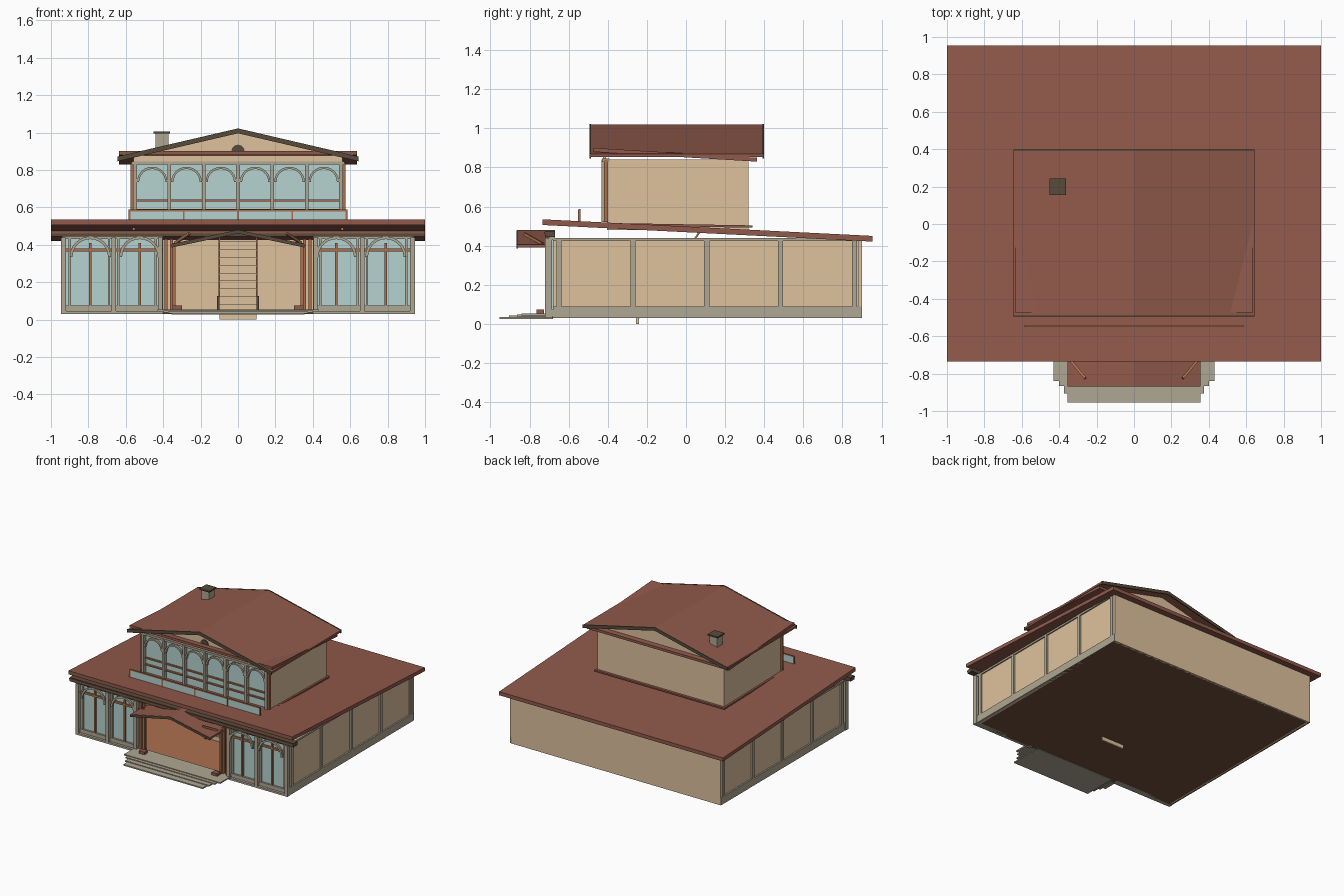
import bpy, bmesh, math
from mathutils import Vector

cube = bpy.data.objects.get("Cube")
if cube:
    bpy.data.objects.remove(cube)


def material(name, rgb):
    m = bpy.data.materials.new(name)
    lin = [((c / 255 + 0.055) / 1.055) ** 2.4 for c in rgb] + [1]
    m.use_nodes = True
    m.diffuse_color = lin
    m.node_tree.nodes["Principled BSDF"].inputs["Base Color"].default_value = lin
    return m


PLASTER = material("tan plaster", (223, 193, 158))
ROOF = material("red brown roof", (145, 90, 75))
GLASS = material("pale teal glass", (181, 211, 208))
STONE = material("taupe stone", (175, 167, 147))
WOOD = material("warm wood", (172, 112, 77))
DARK = material("dark olive brown", (88, 75, 60))
BROWN = material("foundation brown", (114, 81, 61))


def finish(name, bm, mat):
    bmesh.ops.recalc_face_normals(bm, faces=bm.faces)
    me = bpy.data.meshes.new(name)
    bm.to_mesh(me)
    bm.free()
    me.materials.append(mat)
    ob = bpy.data.objects.new(name, me)
    bpy.context.collection.objects.link(ob)
    return ob


def box(name, mat, xs, ys, zs, drop=0):
    """Box from ranges; drop lowers the far (+y) end to tilt a slab."""
    bm = bmesh.new()
    bmesh.ops.create_cube(bm, size=1)
    for v in bm.verts:
        a, b, c = v.co + Vector((0.5, 0.5, 0.5))
        v.co = (xs[0] + a * (xs[1] - xs[0]), ys[0] + b * (ys[1] - ys[0]),
                zs[0] + c * (zs[1] - zs[0]) - b * drop)
    return finish(name, bm, mat)


def pair(name, mat, xs, ys, zs):
    box("left_" + name, mat, xs, ys, zs)
    box("right_" + name, mat, (-xs[1], -xs[0]), ys, zs)


def post(name, mat, x, w, ys, zs):
    return box(name, mat, (x - w / 2, x + w / 2), ys, zs)


def prism(name, mat, outline, y0, y1):
    """Extrude an x-z outline along y."""
    bm = bmesh.new()
    face = bm.faces.new([bm.verts.new((x, y0, z)) for x, z in outline])
    new = bmesh.ops.extrude_face_region(bm, geom=[face])["geom"]
    bmesh.ops.translate(bm, vec=(0, y1 - y0, 0),
                        verts=[g for g in new if isinstance(g, bmesh.types.BMVert)])
    return finish(name, bm, mat)


def half_circle(x, z, r, n=12):
    return [(x + r * math.cos(math.pi * i / n), z + r * math.sin(math.pi * i / n))
            for i in range(n + 1)]


def arch(name, mat, x, z, r, w, y0, y1):
    return prism(name, mat, half_circle(x, z, r) + half_circle(x, z, r - w)[::-1], y0, y1)


def gable(name, mat, half, eave, ridge, t, y0, y1):
    return prism(name, mat, [(-half, eave), (0, ridge), (half, eave),
                             (half, eave - t), (0, ridge - t), (-half, eave - t)], y0, y1)


def bar(name, mat, p, q, w):
    p, q = Vector(p), Vector(q)
    bm = bmesh.new()
    bmesh.ops.create_cube(bm, size=1)
    rot = (q - p).to_track_quat('Z', 'Y')
    for v in bm.verts:
        v.co = (p + q) / 2 + rot @ Vector((v.co.x * w, v.co.y * w, v.co.z * (q - p).length))
    return finish(name, bm, mat)


# Ground floor shell
box("foundation", BROWN, (-.94, .94), (-.7, .89), (.03, .04))
box("hall_floor", WOOD, (-.92, .92), (-.69, .88), (.04, .045))
box("back_wall", PLASTER, (-.94, .94), (.88, .9), (.03, .44))
pair("side_wall", PLASTER, (.91, .93), (-.68, .89), (.03, .44))
pair("side_base", STONE, (.925, .942), (-.68, .9), (.03, .09))
pair("side_top_trim", STONE, (.925, .94), (-.68, .9), (.425, .44))
for i in range(5):
    y = -.65 + .378 * i
    pair("side_post_%d" % i, STONE, (.925, .942), (y - .013, y + .013), (.03, .43))

# Ground floor front: glazing, columns and arches on each side of the entrance
pair("front_glass", GLASS, (.4, .92), (-.685, -.675), (.05, .44))
pair("front_base", STONE, (.4, .94), (-.7, -.67), (.03, .075))
pair("front_sill", STONE, (.4, .945), (-.72, -.69), (.03, .045))
pair("front_lintel", STONE, (.4, .94), (-.7, -.67), (.43, .445))
pair("front_transom", WOOD, (.4, .92), (-.698, -.68), (.364, .38))
for s in (-1, 1):
    for x in (.933, .665, .415):
        post("front_column", STONE, s * x, .025, (-.72, -.685), (.03, .44))
    for x in (.9, .69, .64, .44):
        post("glass_frame", STONE, s * x, .012, (-.695, -.68), (.07, .43))
    for x in (.79, .525):
        post("front_mullion", WOOD, s * x, .013, (-.7, -.68), (.07, .41))
        arch("front_arch", STONE, s * x, .335, .11, .015, -.72, -.705)
    for x in (.355, .385):
        post("entrance_jamb", WOOD, s * x, .016, (-.7, -.67), (.045, .43))

# Porch
pair("porch_post", WOOD, (.335, .35), (-.715, -.7), (.05, .41))
pair("porch_post_base", ROOF, (.3, .35), (-.765, -.725), (.048, .075))
gable("porch_roof", ROOF, .355, .405, .48, .015, -.865, -.67)
gable("porch_barge_board", DARK, .356, .403, .478, .018, -.868, -.86)
for s in (-1, 1):
    bar("porch_brace", WOOD, (s * .335, -.735, .41), (s * .26, -.825, .46), .014)
for i, (half, front) in enumerate([(.43, -.84), (.4, -.865), (.375, -.905), (.355, -.955)]):
    z = .054 - i * .006
    box("porch_step_%d" % i, STONE, (-half, half), (front, -.68), (z - .01, z))

# Inner staircase
for s in (-1, 1):
    bar("stair_stringer", WOOD, (s * .1, -.24, .03), (s * .1, .07, .47), .009)
    post("stair_newel", DARK, s * .106, .012, (-.27, -.255), (.045, .125))
box("stair_foot", PLASTER, (-.1, .1), (-.255, -.24), (0, .04))
for i in range(9):
    y, z = -.25 + i * .03, .04 + i * .042
    box("stair_riser_%d" % i, PLASTER, (-.1, .1), (y, y + .005), (z, z + .042))
    box("stair_tread_%d" % i, WOOD, (-.1, .1), (y, y + .034), (z + .038, z + .042))

# Main sloping roof
box("main_roof", ROOF, (-1, 1), (-.735, .955), (.506, .535), .085)
box("eave_beam", DARK, (-1, 1), (-.72, -.67), (.445, .475))
box("eave_batten", ROOF, (-1, 1), (-.725, -.715), (.46, .47))

# Balcony screen
box("balcony_glass", GLASS, (-.58, .58), (-.549, -.541), (.52, .58))
box("balcony_rail", WOOD, (-.585, .585), (-.55, -.54), (.579, .588))
for x in (-.58, -.29, 0, .29, .58):
    post("balcony_post", WOOD, x, .01, (-.552, -.54), (.51, .583))

# Upper floor
pair("upper_side_wall", PLASTER, (.55, .565), (-.405, .32), (.48, .84))
box("upper_back_wall", PLASTER, (-.565, .565), (.305, .32), (.47, .84))
box("upper_base_trim", ROOF, (-.58, .58), (-.4, .34), (.504, .516), .012)
box("upper_glass", GLASS, (-.555, .555), (-.4, -.39), (.5, .84))
box("upper_sill", WOOD, (-.56, .56), (-.415, -.395), (.58, .59))
box("upper_rail", WOOD, (-.56, .56), (-.412, -.395), (.632, .643))
box("upper_lintel", STONE, (-.57, .57), (-.43, -.39), (.828, .845))
for i in range(7):
    x = (i - 3) * .1835
    post("upper_column_%d" % i, STONE, x, .02, (-.432, -.4), (.52, .84))
    if i < 6:
        arch("upper_arch_%d" % i, STONE, x + .0918, .735, .082, .012, -.428, -.41)
pair("upper_corner_post", WOOD, (.56, .575), (-.42, -.4), (.52, .84))

# Upper roofs and pediments
box("upper_flat_roof", ROOF, (-.636, .636), (-.472, .362), (.88, .9), .05)
gable("upper_gable_roof", ROOF, .643, .87, 1.02, .016, -.49, .395)
for y in (-.494, .391):
    gable("barge_board", DARK, .644, .872, 1.022, .026, y, y + .008)
for y in (-.425, .305):
    prism("pediment", PLASTER, [(-.56, .84), (.56, .84), (.56, .872), (0, 1.004), (-.56, .872)], y, y + .015)
prism("pediment_vent", DARK, half_circle(0, .9, .035), -.431, -.42)

# Chimney
box("chimney", STONE, (-.442, -.372), (.163, .233), (.88, .995))
box("chimney_cap", DARK, (-.452, -.363), (.154, .242), (.995, 1.006))
